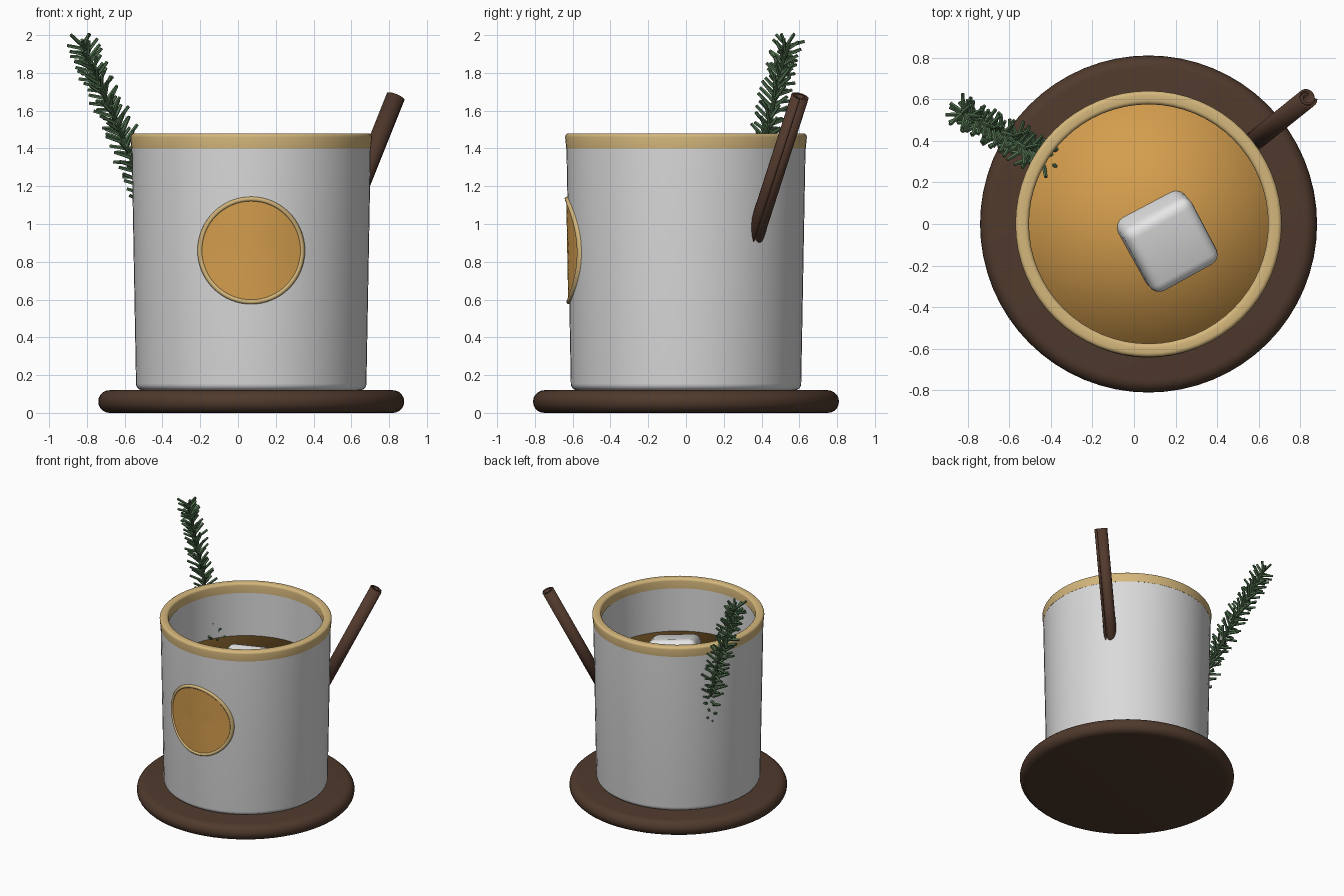
import bpy, bmesh, math, random
from mathutils import Vector, Matrix

random.seed(4)
CX = 0.07  # axis of the cup and tray

if "Cube" in bpy.data.objects:
    bpy.data.objects.remove(bpy.data.objects["Cube"], do_unlink=True)


def material(name, rgb):
    m = bpy.data.materials.new(name)
    m.use_nodes = True
    color = (*rgb, 1)
    m.diffuse_color = color
    bsdf = next(n for n in m.node_tree.nodes if n.type == 'BSDF_PRINCIPLED')
    bsdf.inputs["Base Color"].default_value = color
    bsdf.inputs["Roughness"].default_value = 0.6
    return m


white = material("enamel white", (0.70, 0.70, 0.70))
ice = material("ice white", (0.80, 0.80, 0.81))
gold = material("pale gold", (0.66, 0.47, 0.20))
amber = material("amber", (0.66, 0.34, 0.075))
wood = material("dark wood", (0.080, 0.042, 0.026))
bark = material("cinnamon bark", (0.085, 0.041, 0.026))
leaf = material("leaf green", (0.085, 0.17, 0.08))
twig = material("twig green", (0.05, 0.08, 0.04))


def finish(name, bm, mat, angle=None, closed=True):
    """Turn a bmesh into an object; angle sets the smooth limit in degrees."""
    if closed:
        bmesh.ops.recalc_face_normals(bm, faces=bm.faces)
    me = bpy.data.meshes.new(name)
    bm.to_mesh(me)
    bm.free()
    me.materials.append(mat)
    ob = bpy.data.objects.new(name, me)
    bpy.context.collection.objects.link(ob)
    if angle is not None:
        bpy.ops.object.select_all(action='DESELECT')
        ob.select_set(True)
        bpy.context.view_layer.objects.active = ob
        bpy.ops.object.shade_smooth_by_angle(angle=math.radians(angle))
    return ob


def lathe(name, profile, mat, angle=40, closed=False, steps=64):
    bm = bmesh.new()
    vs = [bm.verts.new((r, 0, z)) for r, z in profile]
    pairs = list(zip(vs, vs[1:]))
    if closed:
        pairs.append((vs[-1], vs[0]))
    es = [bm.edges.new(p) for p in pairs]
    bmesh.ops.spin(bm, geom=vs + es, cent=(0, 0, 0), axis=(0, 0, 1),
                   angle=math.tau, steps=steps, use_duplicate=False)
    bmesh.ops.remove_doubles(bm, verts=bm.verts, dist=0.0002)
    ob = finish(name, bm, mat, angle)
    ob.location.x = CX
    return ob


def arc(r, z, radius, start, end, n=6):
    """Profile points along an arc, angles in degrees."""
    out = []
    for i in range(n + 1):
        a = math.radians(start + (end - start) * i / n)
        out.append((r + radius * math.cos(a), z + radius * math.sin(a)))
    return out


# Round wooden tray with a full bullnose edge
lathe("tray", [(0, 0)] + arc(0.75, 0.06, 0.06, -90, 90, 10) + [(0, 0.12)], wood, 50)

# Cup body with slightly flaring wall and a hollow inside
lathe("cup_body",
      [(0, 0.12)] + arc(0.575, 0.155, 0.035, -90, 0)
      + [(0.633, 1.41), (0.58, 1.41), (0.565, 0.2), (0, 0.2)], white)

# Gold rim band
lathe("rim_band",
      [(0.575, 1.40), (0.634, 1.40)] + arc(0.62, 1.46, 0.02, 0, 90, 4)
      + arc(0.595, 1.46, 0.02, 90, 180, 4), gold, 60, closed=True)

# Drink, softly shaded up to its edge
lathe("drink", [(0, 0.21), (0.572, 0.21), (0.576, 1.05), (0, 1.05)], amber, 180)

# Tilted rounded ice cube
bm = bmesh.new()
bmesh.ops.create_cube(bm, size=0.37)
bmesh.ops.bevel(bm, geom=bm.edges[:], offset=0.055, segments=4, profile=0.5,
                affect='EDGES')
cube = finish("ice_cube", bm, ice, 60)
cube.location = (0.15, -0.07, 1.02)
cube.rotation_euler = (math.radians(17), math.radians(4), math.radians(29))


# Front badge, wrapped onto the cup wall
def on_wall(rad, a, lift):
    x, z = rad * math.cos(a), 0.86 + rad * math.sin(a)
    wall = 0.61 + 0.023 * (z - 0.155) / 1.255 + lift
    return Vector((CX + x, -math.sqrt(wall * wall - x * x), z))


def polar_patch(name, profile, mat, fill):
    """Rings of (radius, lift) swept round the badge centre."""
    bm = bmesh.new()
    n = 64
    rings = [[bm.verts.new(on_wall(r, math.tau * i / n, l)) for i in range(n)]
             for r, l in profile]
    for a, b in zip(rings, rings[1:]):
        for i in range(n):
            j = (i + 1) % n
            bm.faces.new((a[i], a[j], b[j], b[i]))
    if fill:
        c = bm.verts.new(on_wall(0, 0, profile[-1][1]))
        for i in range(n):
            bm.faces.new((rings[-1][i], rings[-1][(i + 1) % n], c))
    return finish(name, bm, mat, 60, closed=False)


polar_patch("badge_face", [(0.268, -0.004), (0.268, 0.006), (0.18, 0.006),
                           (0.09, 0.006)], amber, True)
polar_patch("badge_ring", [(0.285, -0.004), (0.284, 0.008), (0.277, 0.014),
                           (0.268, 0.014), (0.261, 0.008), (0.26, 0)], gold, False)

# Curled cinnamon stick: a spiral strip with thickness, open seam facing +x
low, high = Vector((0.45, 0.30, 0.72)), Vector((0.832, 0.607, 1.675))
bm = bmesh.new()
bottom, top = [], []
length = (high - low).length
for i in range(37):
    t = i / 36
    a = math.tau * 1.8 * t - math.tau * 0.8
    r = 0.016 + 0.032 * t ** 0.7
    p = (r * math.cos(a), r * math.sin(a))
    bottom.append(bm.verts.new((*p, 0)))
    top.append(bm.verts.new((*p, length)))
for i in range(36):
    bm.faces.new((bottom[i], bottom[i + 1], top[i + 1], top[i]))
stick = finish("cinnamon_stick", bm, bark, 40, closed=False)
axis = (high - low).normalized()
side = (Vector((1, 0, 0)) - axis * axis.x).normalized()
rot = Matrix((side, axis.cross(side), axis)).transposed().to_4x4()
stick.matrix_world = Matrix.Translation(low) @ rot
mod = stick.modifiers.new("Bark thickness", 'SOLIDIFY')
mod.thickness = 0.011
mod.offset = 0

# Herb sprig stem
path = [Vector(p) for p in ((-0.35, 0.27, 0.76), (-0.47, 0.33, 1.10),
                            (-0.605, 0.42, 1.45), (-0.73, 0.485, 1.73),
                            (-0.825, 0.535, 1.95))]
curve = bpy.data.curves.new("sprig_stem", 'CURVE')
curve.dimensions = '3D'
curve.bevel_depth = 0.012
curve.bevel_resolution = 1
curve.use_fill_caps = True
spline = curve.splines.new('POLY')
spline.points.add(len(path) - 1)
for pt, p in zip(spline.points, path):
    pt.co = (*p, 1)
curve.materials.append(twig)
bpy.context.collection.objects.link(bpy.data.objects.new("sprig_stem", curve))

# Blunt needles spiralling up the stem
bm = bmesh.new()
count = 150
for i in range(count):
    t = i / (count - 1)
    seg = min(int(t * 4), 3)
    base = path[seg].lerp(path[seg + 1], t * 4 - seg)
    tangent = (path[seg + 1] - path[seg]).normalized()
    u = tangent.orthogonal().normalized()
    a = i * 2.4 + random.uniform(-0.3, 0.3)
    radial = u * math.cos(a) + tangent.cross(u) * math.sin(a)
    lean = math.radians(random.uniform(48, 66))
    d = tangent * math.cos(lean) + radial * math.sin(lean)
    size = random.uniform(0.105, 0.135) * (1 - 0.25 * t)
    turn = d.to_track_quat('Z', 'Y').to_matrix().to_4x4()
    bmesh.ops.create_cone(bm, cap_ends=True, segments=5, radius1=0.011,
                          radius2=0.009, depth=size,
                          matrix=Matrix.Translation(base + d * size / 2) @ turn)
finish("sprig_needles", bm, leaf)
